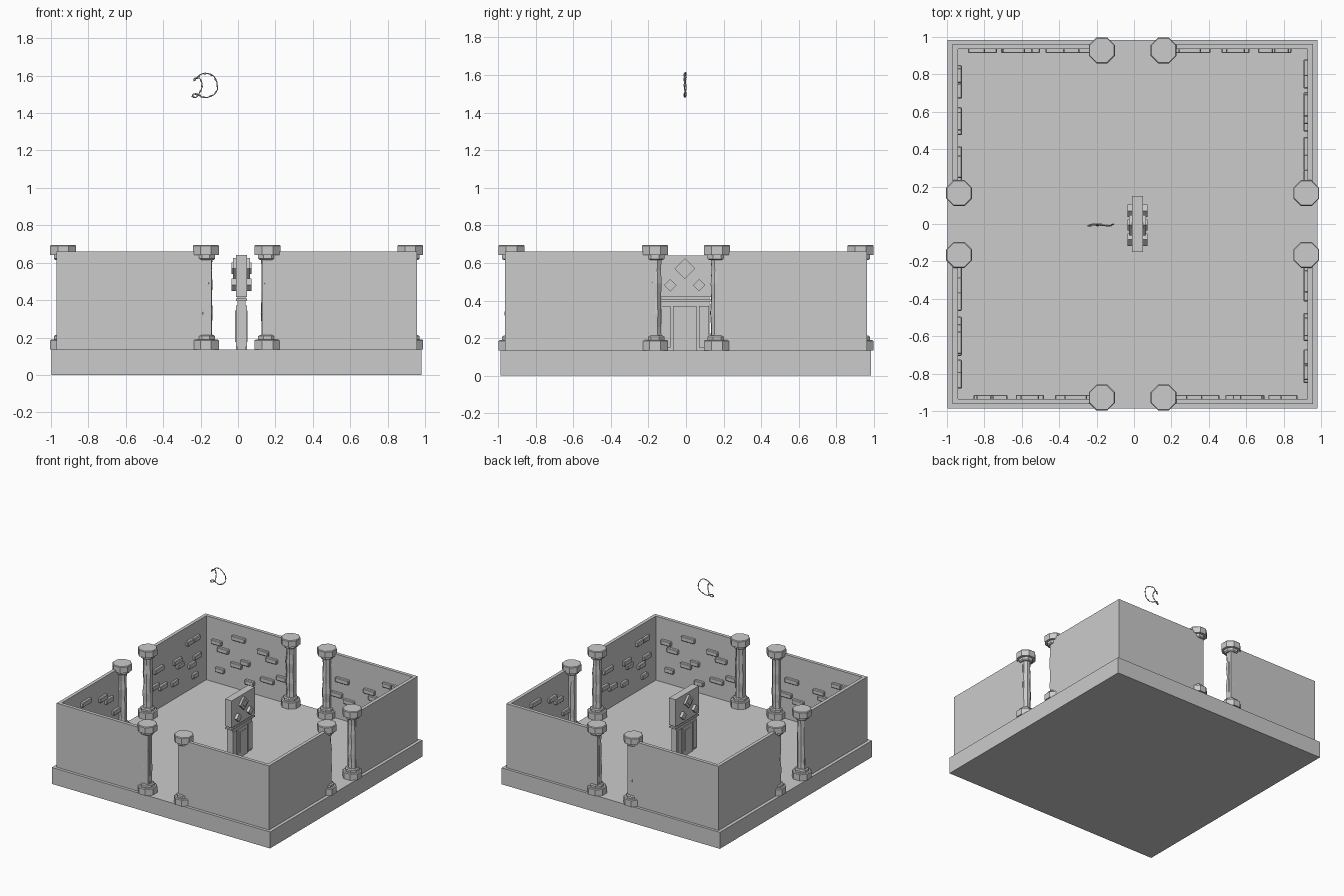
import bpy, bmesh, math, random
from mathutils import Matrix, Vector

if "Cube" in bpy.data.objects:
    bpy.data.objects.remove(bpy.data.objects["Cube"])

random.seed(4)
CX = -0.007                      # plan centre of the court
FLOOR = 0.135


def finish(name, bm, bevel=0):
    mesh = bpy.data.meshes.new(name)
    bmesh.ops.recalc_face_normals(bm, faces=bm.faces)
    bm.to_mesh(mesh)
    bm.free()
    ob = bpy.data.objects.new(name, mesh)
    bpy.context.collection.objects.link(ob)
    if bevel:
        m = ob.modifiers.new("bevel", 'BEVEL')
        m.width, m.segments = bevel, 1
    return ob


def add_box(bm, x0, x1, y0, y1, z0, z1, rot=None):
    c = Vector(((x0 + x1) / 2, (y0 + y1) / 2, (z0 + z1) / 2))
    s = Matrix.Diagonal((x1 - x0, y1 - y0, z1 - z0, 1))
    m = Matrix.Translation(c) @ (rot or Matrix()) @ s
    bmesh.ops.create_cube(bm, size=1, matrix=m)


def add_lathe(bm, x, y, profile, wobble=0):
    # octagonal stack of rings with flats facing the axes
    rings = []
    for r, z in profile:
        ring = []
        for i in range(8):
            a = math.radians(22.5 + 45 * i)
            k = r + (random.uniform(-wobble, wobble) if wobble else 0)
            ring.append(bm.verts.new((x + k * math.cos(a), y + k * math.sin(a), z)))
        rings.append(ring)
    for a, b in zip(rings, rings[1:]):
        for i in range(8):
            j = (i + 1) % 8
            bm.faces.new((a[i], a[j], b[j], b[i]))
    bm.faces.new(rings[0][::-1])
    bm.faces.new(rings[-1])


# floor slab
bm = bmesh.new()
add_box(bm, -0.997, 0.982, -0.987, 0.985, 0, FLOOR)
finish("floor_slab", bm)

# brick groups: distance from corner, height, width
BRICKS_A = [(.14, .53, .08), (.225, .53, .08), (.13, .38, .09), (.20, .335, .09),
            (.16, .235, .07), (.385, .435, .10), (.35, .39, .08), (.63, .46, .12),
            (.57, .30, .10), (.68, .335, .10), (.42, .27, .08)]
BRICKS_B = [(.10, .47, .09), (.16, .42, .10), (.30, .55, .12), (.36, .37, .08),
            (.28, .33, .10), (.13, .25, .08), (.52, .50, .10), (.60, .455, .10),
            (.56, .28, .12), (.69, .33, .09), (.40, .22, .08)]
OUT, INN, RAISE = 0.963, 0.935, 0.022

for q, name in enumerate(("back_right", "back_left", "front_left", "front_right")):
    turn = Matrix.Translation((CX, 0, 0)) @ Matrix.Rotation(q * math.pi / 2, 4, 'Z')
    end_y, end_x = (0.135, 0.165) if q % 2 == 0 else (0.165, 0.135)

    # two walls meeting in a corner
    bm = bmesh.new()
    pts = [(OUT, OUT), (end_y, OUT), (end_y, INN), (INN, INN), (INN, end_x), (OUT, end_x)]
    low = [bm.verts.new((x, y, FLOOR)) for x, y in pts]
    high = [bm.verts.new((x, y, 0.66)) for x, y in pts]
    for v in (low, high):
        bm.faces.new((v[0], v[1], v[2], v[3]))
        bm.faces.new((v[0], v[3], v[4], v[5]))
    for i in range(6):
        j = (i + 1) % 6
        bm.faces.new((low[i], low[j], high[j], high[i]))
    bm.transform(turn)
    finish(name + "_wall", bm)

    # raised bricks on the inside faces
    bm = bmesh.new()
    for u, z, w in BRICKS_A:
        c = INN - u
        add_box(bm, c - w / 2, c + w / 2, INN - RAISE, INN + .01, z - .019, z + .019)
    for u, z, w in BRICKS_B:
        c = INN - u
        add_box(bm, INN - RAISE, INN + .01, c - w / 2, c + w / 2, z - .019, z + .019)
    bm.transform(turn)
    finish(name + "_bricks", bm, 0.005)

    # pair of columns flanking one gateway
    for side, sx in (("a", -0.165), ("b", 0.165)):
        bm = bmesh.new()
        add_lathe(bm, sx, 0.928, [(.075, FLOOR), (.075, .185), (.068, .19), (.054, .19),
                                  (.054, .207), (.045, .213)])
        shaft = [(.036, .20), (.033, .26), (.037, .33), (.033, .41), (.036, .49),
                 (.033, .56), (.036, .63)]
        add_lathe(bm, sx, 0.928, shaft, 0.003)
        add_lathe(bm, sx, 0.928, [(.045, .615), (.054, .622), (.054, .642), (.075, .642),
                                  (.075, .69), (.070, .696)])
        bm.transform(turn)
        finish(name + "_column_" + side, bm)

# central standing door: lower panelled half
DX, DY = 0.018, 0.0
bm = bmesh.new()
add_box(bm, DX - .021, DX + .021, -.13, .125, FLOOR, .425)
add_box(bm, DX - .029, DX + .029, -.15, .15, .395, .408)
for y0, y1, z0 in ((-.13, -.083, .15), (-.068, .055, FLOOR), (.068, .122, .15)):
    add_box(bm, DX - .029, DX + .029, y0, y1, z0, .372)
add_box(bm, DX - .034, DX + .034, -.043, .03, .175, .345)
finish("door_lower", bm)

# upper block
bm = bmesh.new()
add_box(bm, DX - .030, DX + .030, -.15, .15, .418, .64)
finish("door_upper", bm)

# diamond studs through the upper block
bm = bmesh.new()
tilt = Matrix.Rotation(math.pi / 4, 4, 'X')
for y, z, half, depth in ((-.006, .57, .055, .046), (-.006, .57, .03, .053),
                          (-.084, .482, .033, .053), (.07, .482, .033, .053)):
    s = half / math.sqrt(2)
    add_box(bm, DX - depth, DX + depth, y - s, y + s, z - s, z + s, tilt)
finish("door_diamonds", bm)

# floating chain: thin cord with beads along it
path = [(-.195, 1.488), (-.215, 1.502), (-.237, 1.503), (-.247, 1.488), (-.225, 1.483),
        (-.208, 1.505), (-.194, 1.53), (-.192, 1.56), (-.205, 1.588), (-.232, 1.587),
        (-.237, 1.57), (-.222, 1.588), (-.195, 1.61), (-.16, 1.612), (-.13, 1.598),
        (-.112, 1.565), (-.11, 1.525), (-.128, 1.498), (-.165, 1.483), (-.2, 1.487)]
pts = [Vector((x, .006 * math.sin(i * 1.7) - .005, z)) for i, (x, z) in enumerate(path)]
cu = bpy.data.curves.new("chain_cord", 'CURVE')
cu.dimensions = '3D'
cu.bevel_depth, cu.bevel_resolution = 0.0028, 1
sp = cu.splines.new('POLY')
sp.points.add(len(pts) - 1)
for p, v in zip(sp.points, pts):
    p.co = (*v, 1)
bpy.context.collection.objects.link(bpy.data.objects.new("chain_cord", cu))

bm = bmesh.new()
for a, b in zip(pts, pts[1:]):
    d = b - a
    m = (Matrix.Translation((a + b) / 2) @ d.to_track_quat('Z', 'Y').to_matrix().to_4x4()
         @ Matrix.Diagonal((.0055, .0055, min(.011, d.length * .4), 1)))
    bmesh.ops.create_icosphere(bm, subdivisions=1, radius=1, matrix=m)
finish("chain_beads", bm)
